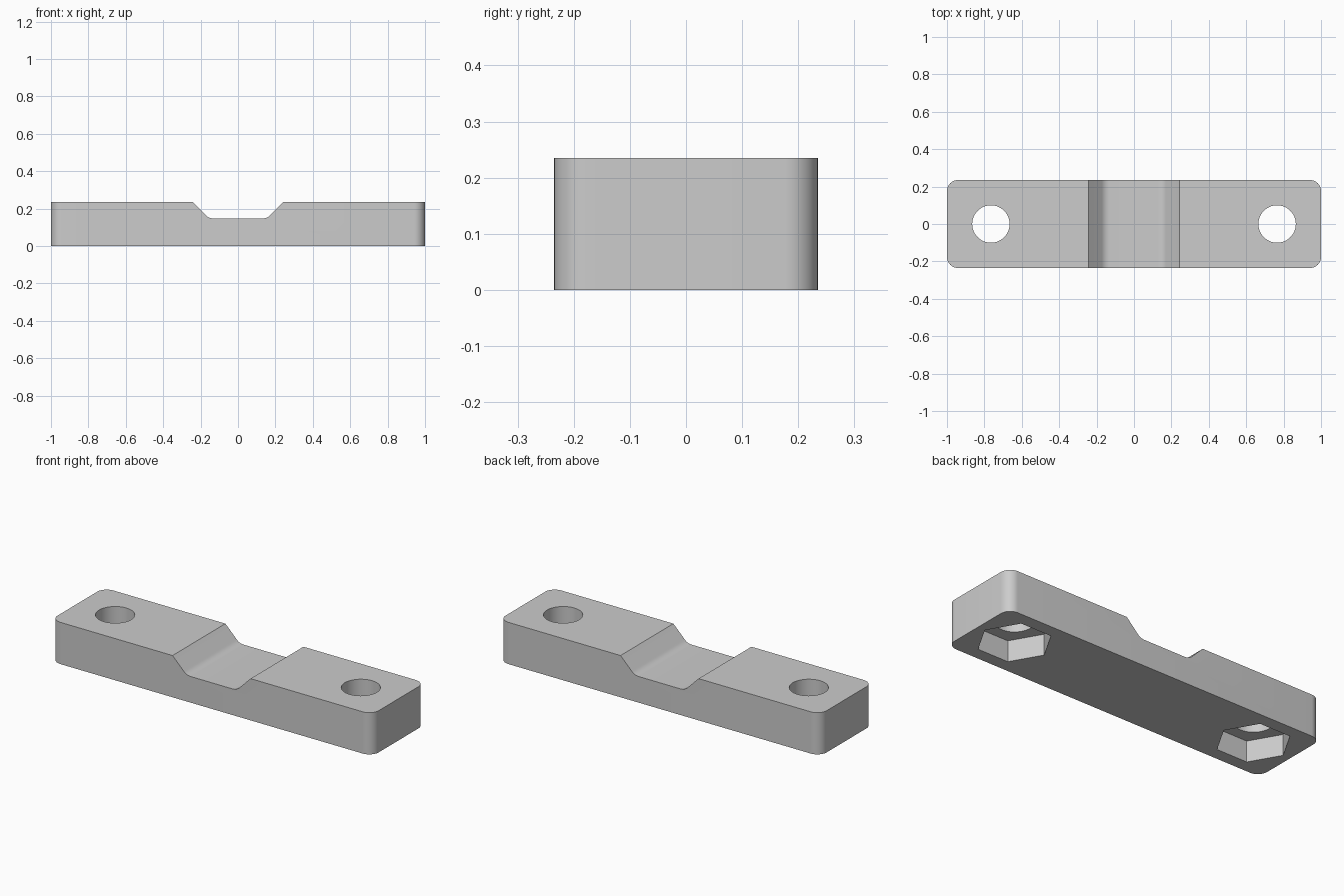
import bpy
import bmesh
import math

if "Cube" in bpy.data.objects:
    bpy.data.objects.remove(bpy.data.objects["Cube"])

LENGTH, WIDTH, HEIGHT = 2.0, 0.47, 0.235
CORNER = 0.059
HOLE_X, HOLE_R = 0.765, 0.1
NUT_R, NUT_DEPTH = 0.19, 0.118
NOTCH_TOP, NOTCH_DEPTH = 0.243, 0.088

grey = bpy.data.materials.new("plain grey")
grey.use_nodes = True
colour = (0.604, 0.604, 0.604, 1)
grey.diffuse_color = colour
grey.node_tree.nodes["Principled BSDF"].inputs["Base Color"].default_value = colour


def arc(cx, cz, r, start, end, steps):
    """Points along an arc, angles in degrees."""
    angles = [math.radians(start + (end - start) * i / steps) for i in range(steps + 1)]
    return [(cx + r * math.cos(a), cz + r * math.sin(a)) for a in angles]


def prism(name, points, to_3d, low, high):
    """Solid made by sweeping a closed outline from low to high."""
    bm = bmesh.new()
    ends = [[bm.verts.new(to_3d(u, v, w)) for u, v in points] for w in (low, high)]
    bm.faces.new(ends[0])
    bm.faces.new(ends[1])
    n = len(points)
    for i in range(n):
        j = (i + 1) % n
        bm.faces.new((ends[0][i], ends[0][j], ends[1][j], ends[1][i]))
    bmesh.ops.recalc_face_normals(bm, faces=bm.faces)
    mesh = bpy.data.meshes.new(name)
    bm.to_mesh(mesh)
    bm.free()
    mesh.materials.append(grey)
    obj = bpy.data.objects.new(name, mesh)
    bpy.context.collection.objects.link(obj)
    return obj


def upright(u, v, w):
    return (u, v, w)


def across(u, v, w):
    return (u, w, v)


def cut(target, cutter):
    """Subtract the cutter from the target, then discard it."""
    cutter.hide_render = True
    mod = target.modifiers.new("cut", "BOOLEAN")
    mod.operation = "DIFFERENCE"
    mod.solver = "EXACT"
    mod.object = cutter
    bpy.context.view_layer.objects.active = target
    bpy.ops.object.modifier_apply(modifier=mod.name)
    bpy.data.objects.remove(cutter)


# Bar with rounded upright corners
ix, iy = LENGTH / 2 - CORNER, WIDTH / 2 - CORNER
outline = []
for k, (sx, sy) in enumerate([(1, 1), (-1, 1), (-1, -1), (1, -1)]):
    outline += arc(sx * ix, sy * iy, CORNER, 90 * k, 90 * k + 90, 12)
bar = prism("clamp_bar", outline, upright, 0, HEIGHT)

# Sloped notch across the top, with filleted lower corners
floor = HEIGHT - NOTCH_DEPTH
fillet_x = NOTCH_TOP - NOTCH_DEPTH - CORNER * math.tan(math.pi / 8)
over = 0.05
notch = [(-NOTCH_TOP - over, HEIGHT + over)]
notch += arc(-fillet_x, floor + CORNER, CORNER, 225, 270, 8)
notch += arc(fillet_x, floor + CORNER, CORNER, 270, 315, 8)
notch += [(NOTCH_TOP + over, HEIGHT + over)]
cut(bar, prism("notch_cutter", notch, across, -WIDTH, WIDTH))

# Bolt holes and hexagonal nut pockets below
for side in (-1, 1):
    x = side * HOLE_X
    hexagon = arc(x, 0, NUT_R, 0, 300, 5)
    cut(bar, prism("nut_cutter", hexagon, upright, -over, NUT_DEPTH))
    circle = arc(x, 0, HOLE_R, 0, 360, 64)[:-1]
    cut(bar, prism("hole_cutter", circle, upright, -over, HEIGHT + over))

# Smooth curves, crisp edges
bpy.ops.object.select_all(action="DESELECT")
bar.select_set(True)
bpy.context.view_layer.objects.active = bar
bpy.ops.object.shade_smooth_by_angle(angle=math.radians(30))
